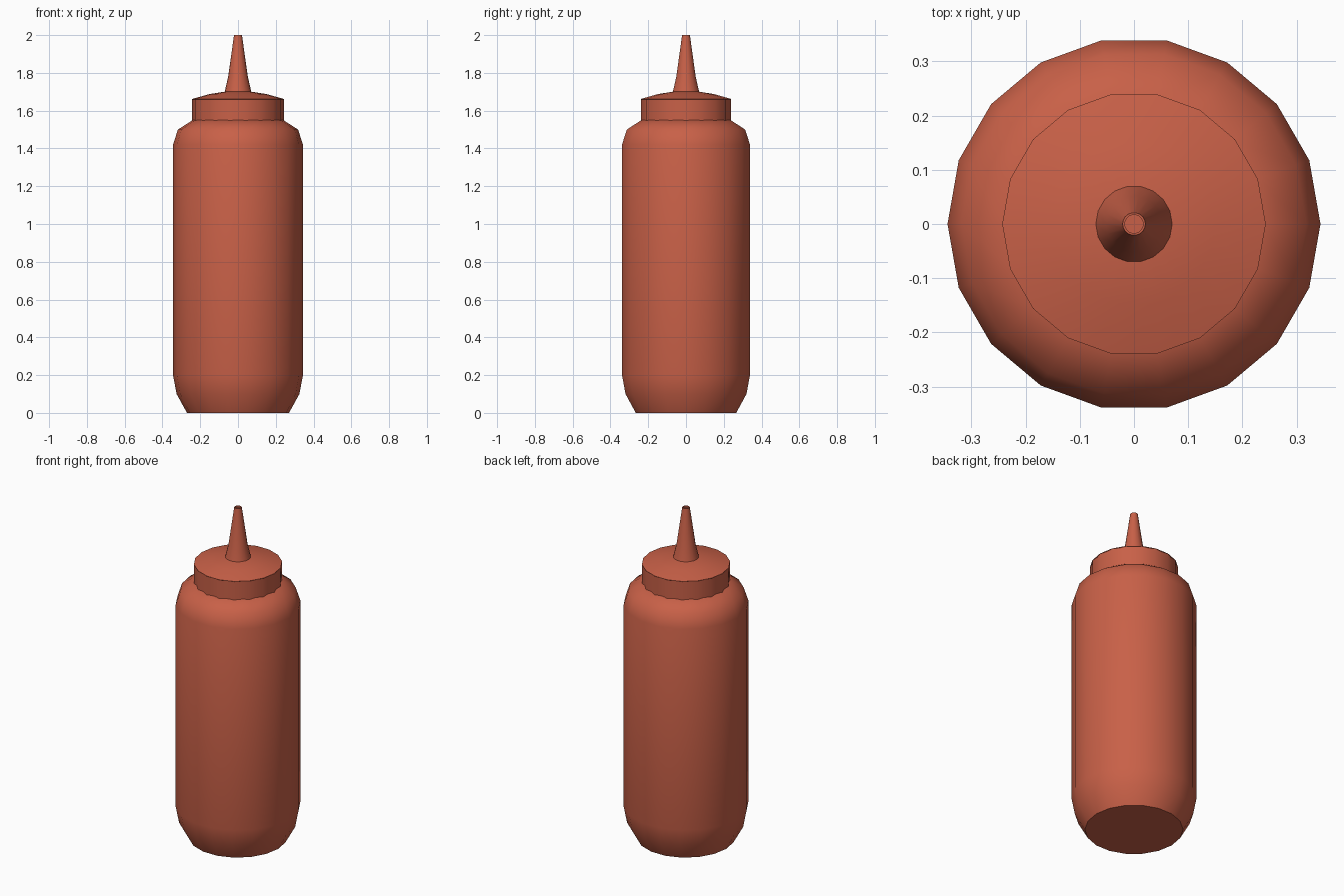
import bpy
import bmesh
from math import cos, sin, pi

if "Cube" in bpy.data.objects:
    bpy.data.objects.remove(bpy.data.objects["Cube"], do_unlink=True)

SIDES = 18

plastic = bpy.data.materials.new("red_brown_plastic")
plastic.use_nodes = True
colour = (0.58, 0.118, 0.064, 1)
plastic.diffuse_color = colour
plastic.node_tree.nodes["Principled BSDF"].inputs["Base Color"].default_value = colour


def lathe(name, profile, grooves=None):
    """Stack rings of (radius, height); grooves gives a mid-side depth per ring."""
    bm = bmesh.new()
    count = SIDES * 2 if grooves else SIDES
    rings = []
    for level, (radius, height) in enumerate(profile):
        ring = []
        for i in range(count):
            r = radius
            if grooves and i % 2:
                r = radius * cos(pi / SIDES) - grooves[level]
            a = 2 * pi * i / count
            ring.append(bm.verts.new((r * cos(a), r * sin(a), height)))
        rings.append(ring)
    for low, high in zip(rings, rings[1:]):
        for i in range(count):
            j = (i + 1) % count
            bm.faces.new((low[i], low[j], high[j], high[i]))
    bm.faces.new(rings[0][::-1])
    bm.faces.new(rings[-1])
    mesh = bpy.data.meshes.new(name)
    bm.to_mesh(mesh)
    bm.free()
    mesh.materials.append(plastic)
    obj = bpy.data.objects.new(name, mesh)
    bpy.context.collection.objects.link(obj)
    bpy.ops.object.select_all(action="DESELECT")
    obj.select_set(True)
    bpy.context.view_layer.objects.active = obj
    bpy.ops.object.shade_smooth_by_angle(angle=pi / 4)
    return obj


# Bottle with tapered foot and rounded shoulder
lathe("bottle_body", [(0.27, 0), (0.325, 0.1), (0.344, 0.2), (0.344, 1.42),
                      (0.318, 1.5), (0.24, 1.55)])

# Ribbed screw cap with a shallow domed top
lathe("screw_cap", [(0.243, 1.548), (0.243, 1.66), (0.243, 1.662),
                    (0.15, 1.688), (0.06, 1.702)],
      grooves=[0.006, 0.006, 0, 0, 0])

# Tapered nozzle with a small recessed opening
lathe("nozzle", [(0.071, 1.698), (0.052, 1.78), (0.021, 2.0),
                 (0.017, 2.0), (0.017, 1.99)])
